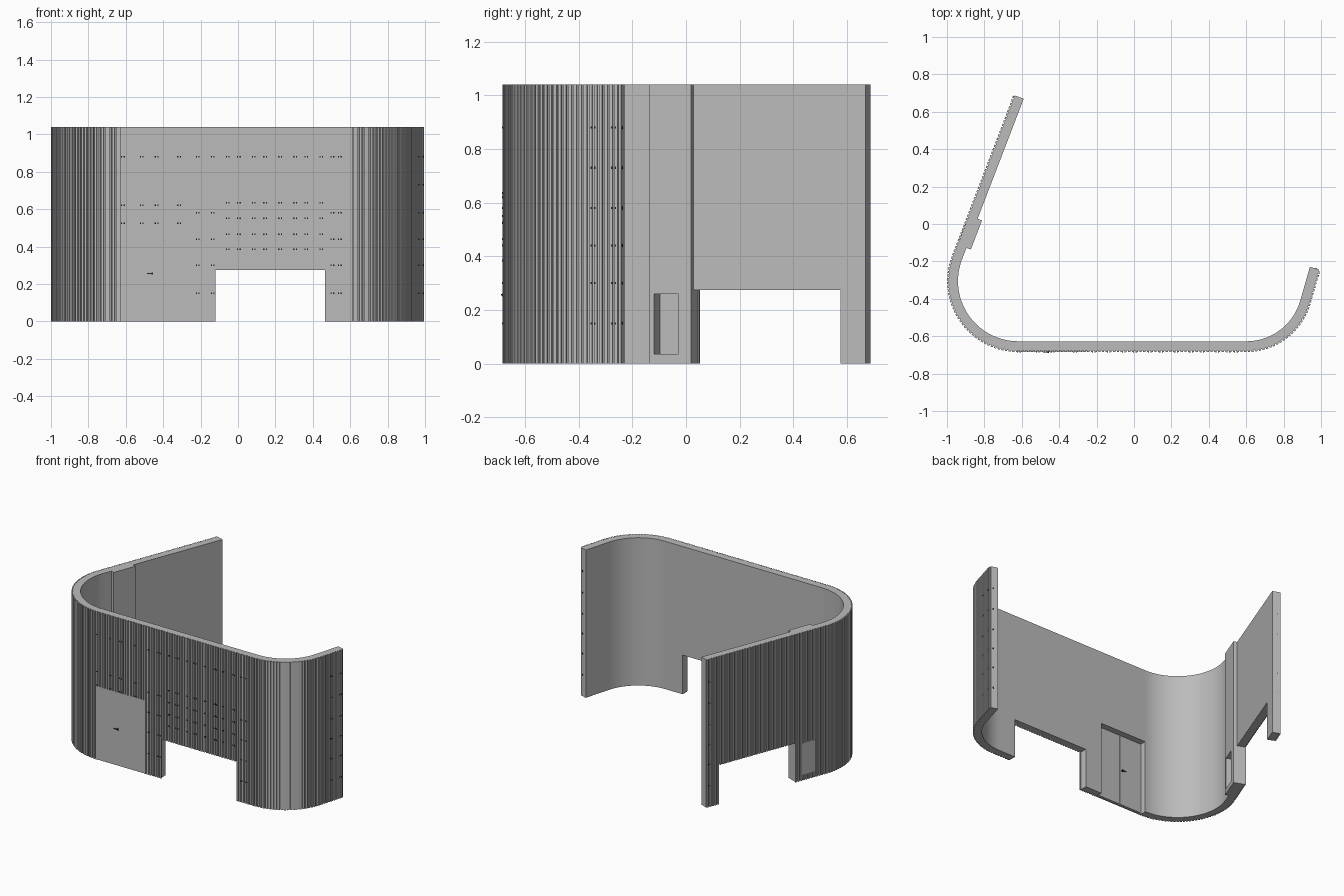
import bpy, bmesh, math
from mathutils import Vector

cube = bpy.data.objects.get("Cube")
if cube:
    bpy.data.objects.remove(cube, do_unlink=True)


def material(name, rgb):
    m = bpy.data.materials.new(name)
    m.use_nodes = True
    m.diffuse_color = (*rgb, 1)
    m.node_tree.nodes["Principled BSDF"].inputs["Base Color"].default_value = (*rgb, 1)
    return m


GREY = material("wall grey", (0.5, 0.5, 0.5))
DARK = material("bolt black", (0.02, 0.02, 0.02))

H = 1.04          # wall height
RIB = 0.008       # rib depth
T = 0.058         # full wall thickness, ribs included
PITCH = 0.02

# Outer plan line: (length, turn in degrees), walked from the back right end
START, HEADING = Vector((-0.644, 0.69)), 249
RUNS = [(0.92, 0), (0.38 * math.radians(111), 111), (1.22, 0),
        (0.357 * math.radians(74), 74), (0.189, 0)]
LENGTH = sum(r[0] for r in RUNS)
FRONT = RUNS[0][0] + RUNS[1][0]      # distance where the flat front begins


def place(s, depth=0.0):
    """Plan point at distance s, moved inward by depth."""
    p, a = START.copy(), math.radians(HEADING)
    for i, (length, turn) in enumerate(RUNS):
        step = s if i == len(RUNS) - 1 else min(s, length)
        if turn:
            r = length / math.radians(turn)
            b = a + step / r
            p += r * Vector((math.sin(b) - math.sin(a), math.cos(a) - math.cos(b)))
            a = b
        else:
            p += step * Vector((math.cos(a), math.sin(a)))
        s -= step
        if s <= 1e-9:
            break
    return p + depth * Vector((-math.sin(a), math.cos(a)))


def at_x(x):
    return FRONT + x - place(FRONT).x


def sweep(bm, s0, s1, z0, z1, d0, d1, step=0.02):
    """Closed block following the plan line."""
    n = max(1, math.ceil((s1 - s0) / step))
    rings = []
    for i in range(n + 1):
        s = s0 + (s1 - s0) * i / n
        a, b = place(s, d0), place(s, d1)
        rings.append([bm.verts.new((p.x, p.y, z)) for p, z in
                      ((a, z0), (a, z1), (b, z1), (b, z0))])
    for q, r in zip(rings, rings[1:]):
        for k in range(4):
            bm.faces.new((q[k], q[(k + 1) % 4], r[(k + 1) % 4], r[k]))
    bm.faces.new(rings[0])
    bm.faces.new(rings[-1][::-1])


def build(name, mat, blocks, smooth=False):
    bm = bmesh.new()
    for b in blocks:
        sweep(bm, *b)
    bmesh.ops.recalc_face_normals(bm, faces=bm.faces)
    me = bpy.data.meshes.new(name)
    bm.to_mesh(me)
    bm.free()
    ob = bpy.data.objects.new(name, me)
    bpy.context.collection.objects.link(ob)
    me.materials.append(mat)
    if smooth:
        bpy.ops.object.select_all(action='DESELECT')
        ob.select_set(True)
        bpy.context.view_layer.objects.active = ob
        bpy.ops.object.shade_smooth_by_angle(angle=math.radians(30))
    return ob


# Openings: start, end, bottom, top
SIDE_GATE = (0.10, 0.687, 0.0, 0.275)
HATCH = (0.737, 0.836, 0.035, 0.26)
DOOR = (at_x(-0.62), at_x(-0.255), 0.0, 0.515)
FRONT_GATE = (at_x(-0.125), at_x(0.465), 0.0, 0.275)
OPENINGS = [SIDE_GATE, HATCH, DOOR, FRONT_GATE]


def pierced(s0, s1, d0, d1):
    """Blocks of a wall layer with the openings left out."""
    out, s = [], s0
    for a, b, z0, z1 in OPENINGS:
        if a < s0 or b > s1:
            continue
        out.append((s, a, 0, H, d0, d1))
        out.append((a, b, z1, H, d0, d1))
        if z0 > 0:
            out.append((a, b, 0, z0, d0, d1))
        s = b
    return out + [(s, s1, 0, H, d0, d1)]


# Curved wall core and the thicker pier beside the side gate
build("wall_core", GREY, pierced(0, LENGTH, RIB, T), smooth=True)
build("thick_pier", GREY, pierced(0.687, 0.853, T, T + 0.025))

# Vertical cladding ribs, interrupted by the openings
ribs = []
for i in range(int(LENGTH / PITCH)):
    s = (i + 0.5) * PITCH
    spans = [(0, H)]
    for a, b, z0, z1 in OPENINGS:
        if a < s < b:
            spans = [(z1, H)] + ([(0, z0)] if z0 else [])
    ribs += [(s - 0.006, s + 0.006, z0, z1, 0, RIB + 0.001) for z0, z1 in spans]
build("cladding_ribs", GREY, ribs)

# Door panel with two leaves on the inside
a, b, _, top = DOOR
mid = (a + b) / 2
build("door_panel", GREY, [(a, b, 0, top, 0.003, 0.014)])
build("door_leaves", GREY, [(a + 0.01, mid - 0.002, 0.005, top - 0.01, 0.014, 0.02),
                            (mid + 0.002, b - 0.01, 0.005, top - 0.01, 0.014, 0.02)])

# Door handles outside and inside
h = at_x(-0.47)
build("door_handles", DARK, [(h - 0.016, h + 0.016, 0.253, 0.259, -0.005, -0.001),
                             (h + 0.008, h + 0.016, 0.25, 0.262, -0.002, 0.004),
                             (h - 0.016, h + 0.016, 0.253, 0.259, 0.027, 0.031),
                             (h + 0.008, h + 0.016, 0.25, 0.262, 0.019, 0.029)])

# Hatch panel set back inside the pier
a, b, z0, z1 = HATCH
build("hatch_panel", GREY, [(a, b, z0, z1, 0.006, 0.016)])

# Paired bolts on the cladding
LOW = (0.15, 0.30, 0.44, 0.58)
GRID = [((-0.61, -0.525, -0.43, -0.325), (0.525, 0.62, 0.88)),
        ((-0.22, -0.14), LOW + (0.88,)),
        ((0.51, 0.55), LOW + (0.88,)),
        ([-0.06 + 0.0714 * i for i in range(8)], (0.385, 0.465, 0.55, 0.635, 0.88))]
spots = [(at_x(x), z) for xs, zs in GRID for x in xs for z in zs]
EDGE = LOW + (0.73, 0.88)
spots += [(s, z) for s in (0.02, LENGTH - 0.02, LENGTH - 0.11) for z in EDGE]
bolts = []
for s, z in spots:
    g = round(s / PITCH) * PITCH
    if not any(o[0] < g < o[1] and z < o[3] for o in OPENINGS):
        bolts += [(g + k - 0.003, g + k + 0.003, z - 0.004, z + 0.004, -0.001, RIB)
                  for k in (-0.007, 0.007)]
build("cladding_bolts", DARK, bolts)

# Bolts on the two wall ends
ends = [(s - 0.002, s + 0.002, z - 0.005, z + 0.005, 0.02, 0.028)
        for s in (0.0, LENGTH) for z in EDGE]
build("end_bolts", DARK, [(max(s0, 0), s1, *rest) for s0, s1, *rest in ends])
